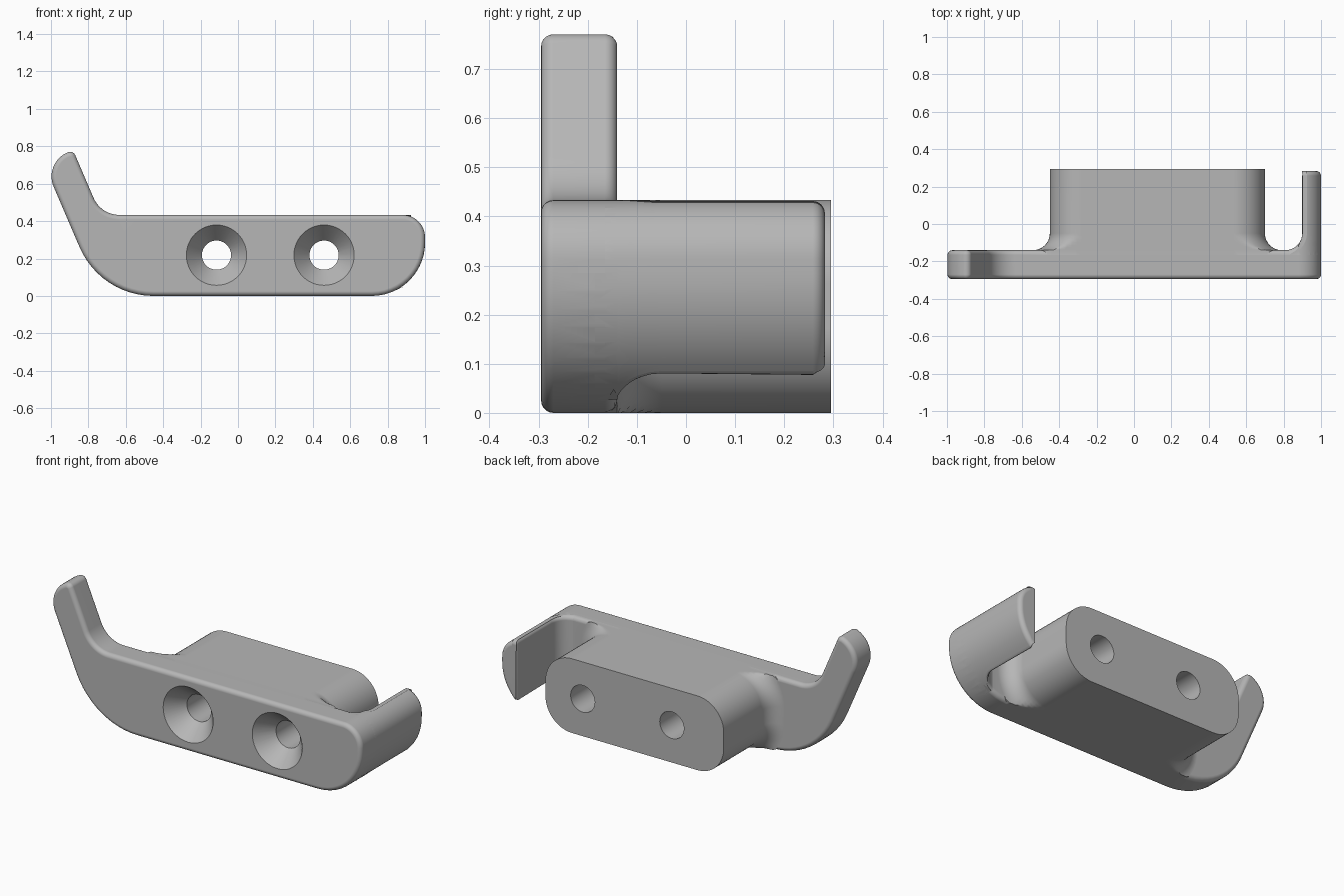
import bpy, bmesh, math
from mathutils import Vector

cube = bpy.data.objects.get("Cube")
if cube:
    bpy.data.objects.remove(cube, do_unlink=True)

grey = bpy.data.materials.new("plain_grey")
grey.use_nodes = True
grey.diffuse_color = (0.47, 0.47, 0.47, 1)
grey.node_tree.nodes["Principled BSDF"].inputs["Base Color"].default_value = grey.diffuse_color

FRONT, PLATE_BACK, PRONG_BACK, BLOCK_BACK = -0.295, -0.14, 0.283, 0.295
HEIGHT, RIM, FILLET = 0.433, 0.025, 0.09
HALF_PI = math.pi / 2


def rounded(corners, steps=12):
    """Round the corners (x, z, radius) of an anticlockwise polygon."""
    points = []
    for i, (x, z, r) in enumerate(corners):
        p = Vector((x, z))
        a = (Vector(corners[i - 1][:2]) - p).normalized()
        b = (Vector(corners[(i + 1) % len(corners)][:2]) - p).normalized()
        half = a.angle(b) / 2
        centre = p + (a + b).normalized() * r / math.sin(half)
        start = p + a * r / math.tan(half) - centre
        end = p + b * r / math.tan(half) - centre
        turn = math.atan2(start.x * end.y - start.y * end.x, start.dot(end))
        for k in range(steps + 1):
            t = turn * k / steps
            c, s = math.cos(t), math.sin(t)
            points.append(centre + Vector((start.x * c - start.y * s, start.x * s + start.y * c)))
    return points


def inset(points, d):
    """Move an anticlockwise outline inwards by d."""
    result = []
    for i, p in enumerate(points):
        a = (p - points[i - 1]).normalized()
        b = (points[(i + 1) % len(points)] - p).normalized()
        n = Vector((-a.y - b.y, a.x + b.x)).normalized()
        result.append(p + n * d / max(0.5, n.dot(Vector((-a.y, a.x)))))
    return result


def loft(name, rings, bevel=0):
    """Join outlines, given as (y, points in x and z), into a closed solid."""
    bm = bmesh.new()
    loops = [[bm.verts.new((p[0], y, p[1])) for p in pts] for y, pts in rings]
    n = len(loops[0])
    for a, b in zip(loops, loops[1:]):
        for i in range(n):
            j = (i + 1) % n
            bm.faces.new((a[i], a[j], b[j], b[i]))
    bm.faces.new(loops[0])
    bm.faces.new(loops[-1])
    bmesh.ops.recalc_face_normals(bm, faces=bm.faces)
    if bevel:
        sharp = [e for e in bm.edges if e.calc_face_angle(0) > math.radians(50)]
        bmesh.ops.bevel(bm, geom=sharp, offset=bevel, segments=4, profile=0.5,
                        affect='EDGES', clamp_overlap=False)
    mesh = bpy.data.meshes.new(name)
    bm.to_mesh(mesh)
    bm.free()
    mesh.materials.append(grey)
    obj = bpy.data.objects.new(name, mesh)
    bpy.context.collection.objects.link(obj)
    return obj


def combine(target, other, operation):
    mod = target.modifiers.new(operation.lower(), 'BOOLEAN')
    mod.operation, mod.object, mod.solver = operation, other, 'EXACT'
    bpy.context.view_layer.objects.active = target
    bpy.ops.object.modifier_apply(modifier=mod.name)
    bpy.data.objects.remove(other, do_unlink=True)


# Front plate with upturned hook, soft rims on both faces
LOW_R, TOP_R = 0.285, 0.12
outline = rounded([(-0.735, 0, 0.43), (1, 0, LOW_R), (1, HEIGHT, TOP_R),
                   (-0.733, HEIGHT, 0.15), (-0.882, 0.78, 0.03), (-1.041, 0.712, 0.14)])
rim = [(RIM * (1 - math.sin(k * HALF_PI / 5)), RIM * (1 - math.cos(k * HALF_PI / 5)))
       for k in range(6)]
rings = [(FRONT + dy, inset(outline, d)) for d, dy in rim]
rings += [(PLATE_BACK - dy, inset(outline, d)) for d, dy in reversed(rim)]
body = loft("wall_hook", rings)

# Concave fillet as (y, spread), from the plate outwards
fillet = [(PLATE_BACK + FILLET * (1 - math.cos(k * HALF_PI / 8)),
           FILLET * (1 - math.sin(k * HALF_PI / 8))) for k in range(9)]
fillet.insert(0, (PLATE_BACK - 0.07, FILLET))

# Rounded mounting block, flared into the plate
block = rounded([(-0.45, 0, 0.17), (0.70, 0, 0.17), (0.70, HEIGHT, 0.17), (-0.45, HEIGHT, 0.17)])
rings = [(y, [(p.x, min(HEIGHT, max(0, p.y))) for p in inset(block, -d)]) for y, d in fillet]
rings.append((BLOCK_BACK, [(p.x, p.y) for p in block]))
mounting_block = loft("mounting_block", rings)


def prong_section(x0, steps=12):
    """Part of the plate outline lying beyond x0."""
    low = math.acos((x0 - 1 + LOW_R) / LOW_R)
    high = math.acos(max(0, x0 - 1 + TOP_R) / TOP_R)
    pts = []
    for k in range(steps + 1):
        a = -low * (1 - k / steps)
        pts.append((1 - LOW_R + LOW_R * math.cos(a), LOW_R + LOW_R * math.sin(a)))
    for k in range(steps + 1):
        a = high * k / steps
        pts.append((1 - TOP_R + TOP_R * math.cos(a), HEIGHT - TOP_R + TOP_R * math.sin(a)))
    return pts + [(x0 - 0.0005, HEIGHT - TOP_R + TOP_R * math.sin(high))]


# Side prong pointing back
rings = [(y, prong_section(0.90 - d)) for y, d in fillet]
rings.append((PRONG_BACK, prong_section(0.90)))
side_prong = loft("side_prong", rings, bevel=RIM)

combine(body, mounting_block, 'UNION')
combine(body, side_prong, 'UNION')

# Countersunk screw holes
for x in (-0.115, 0.46):
    rings = []
    for y, r in ((FRONT - 0.02, 0.178), (FRONT + 0.1, 0.078), (BLOCK_BACK + 0.05, 0.078)):
        rings.append((y, [(x + r * math.cos(k * math.tau / 48), 0.218 + r * math.sin(k * math.tau / 48))
                          for k in range(48)]))
    cutter = loft("screw_hole_cutter", rings)
    cutter.hide_render = True
    combine(body, cutter, 'DIFFERENCE')

# Smooth shading with crisp edges
bpy.ops.object.select_all(action='DESELECT')
body.select_set(True)
bpy.context.view_layer.objects.active = body
bpy.ops.object.shade_smooth_by_angle(angle=math.radians(30))
weighted = body.modifiers.new("even_normals", 'WEIGHTED_NORMAL')
weighted.keep_sharp = True
